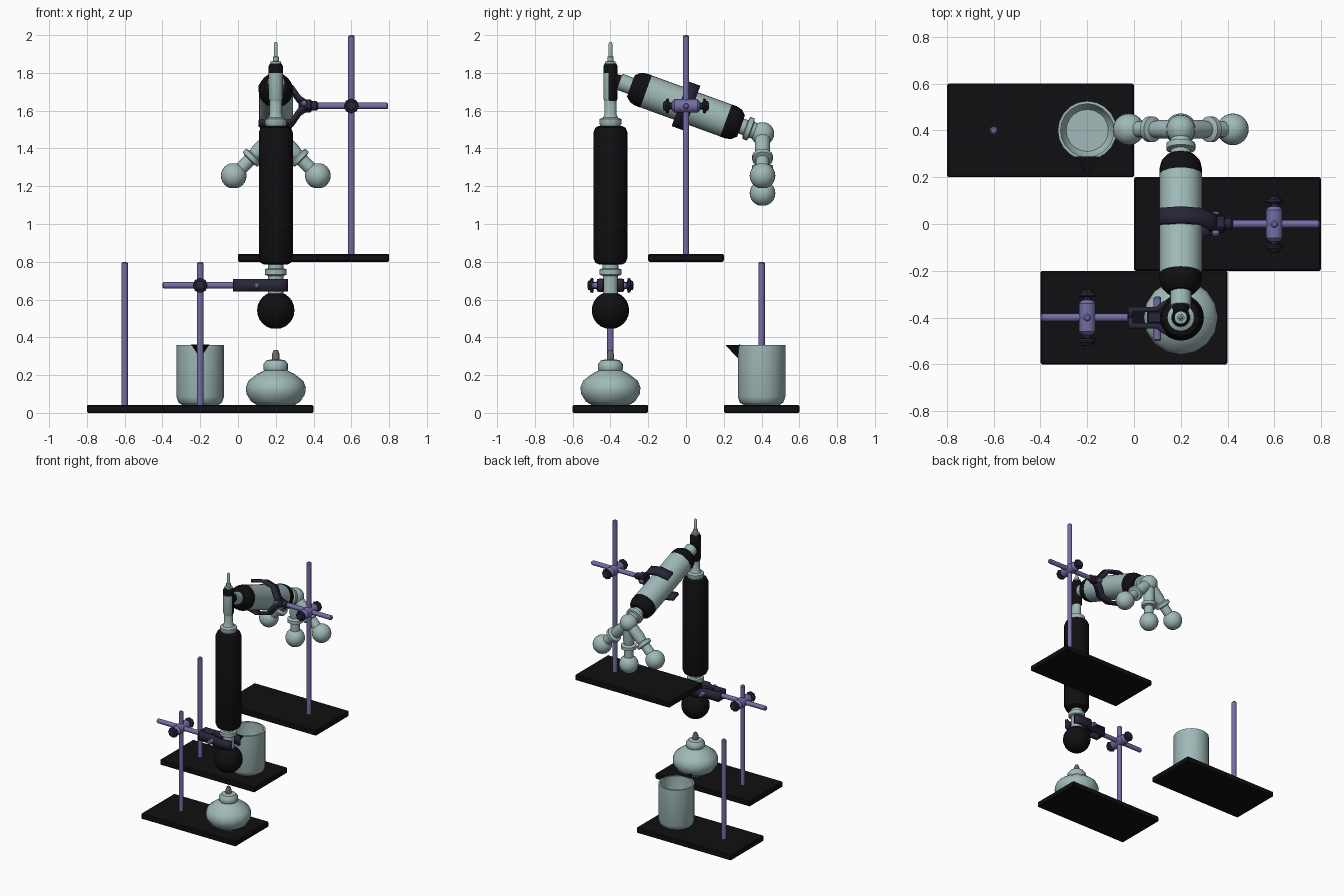
import bpy, bmesh
from math import cos, sin, pi, radians
from mathutils import Vector, Matrix

if "Cube" in bpy.data.objects:
    bpy.data.objects.remove(bpy.data.objects["Cube"])


def material(name, rgb):
    m = bpy.data.materials.new(name)
    m.diffuse_color = (*rgb, 1)
    m.use_nodes = True
    m.node_tree.nodes["Principled BSDF"].inputs["Base Color"].default_value = m.diffuse_color
    return m


GLASS = material("glass", (0.35, 0.49, 0.48))
BLACK = material("black", (0.005, 0.005, 0.006))
PURPLE = material("purple_metal", (0.17, 0.155, 0.38))
DARK = material("dark_metal", (0.022, 0.019, 0.042))
GREY = material("wick_grey", (0.15, 0.14, 0.14))


def finish(name, bm, mat, angle=40):
    bmesh.ops.recalc_face_normals(bm, faces=bm.faces[:])
    me = bpy.data.meshes.new(name)
    bm.to_mesh(me)
    bm.free()
    me.materials.append(mat)
    ob = bpy.data.objects.new(name, me)
    bpy.context.collection.objects.link(ob)
    bpy.context.view_layer.objects.active = ob
    ob.select_set(True)
    bpy.ops.object.shade_smooth_by_angle(angle=radians(angle))
    ob.select_set(False)
    return ob


def lathe(name, profile, mat, loc=(0, 0, 0), axis=(0, 0, 1), segs=24):
    """Turn (radius, height) points about an axis; ends are capped."""
    pts = [(0, profile[0][1])] + list(profile) + [(0, profile[-1][1])]
    bm = bmesh.new()
    vs = [bm.verts.new((r, 0, h)) for r, h in pts]
    es = [bm.edges.new(p) for p in zip(vs, vs[1:])]
    bmesh.ops.spin(bm, geom=vs + es, cent=(0, 0, 0), axis=(0, 0, 1), angle=2 * pi, steps=segs)
    bmesh.ops.remove_doubles(bm, verts=bm.verts[:], dist=1e-5)
    rot = Vector((0, 0, 1)).rotation_difference(Vector(axis)).to_matrix().to_4x4()
    bm.transform(Matrix.Translation(loc) @ rot)
    return finish(name, bm, mat)


def rod(name, a, b, r, mat, segs=12):
    a, b = Vector(a), Vector(b)
    n = (b - a).length
    c = r * 0.4
    return lathe(name, [(r - c, 0), (r, c), (r, n - c), (r - c, n)], mat, a, (b - a) / n, segs)


def ball(name, r, mat, loc):
    return lathe(name, [(r * sin(i * pi / 12), -r * cos(i * pi / 12)) for i in range(1, 12)],
                 mat, loc)


def box(name, size, mat, matrix, bevel=0.006):
    bm = bmesh.new()
    bmesh.ops.create_cube(bm, size=1)
    bm.transform(Matrix.Diagonal((*size, 1)))
    bmesh.ops.bevel(bm, geom=bm.edges[:], offset=bevel, segments=1, affect='EDGES')
    bm.transform(matrix)
    return finish(name, bm, mat, 30)


def band(name, path, width, thick, mat, matrix):
    """Bent strip: path lies in local XY, width along local Z."""
    bm = bmesh.new()
    rows = [[bm.verts.new((x, y, z)) for z in (-width / 2, width / 2)] for x, y in path]
    for p, q in zip(rows, rows[1:]):
        bm.faces.new((p[0], q[0], q[1], p[1]))
    bm.transform(matrix)
    ob = finish(name, bm, mat, 25)
    mod = ob.modifiers.new("thickness", 'SOLIDIFY')
    mod.thickness, mod.offset = thick, 0
    mod.use_even_offset = True


def stand(name, cx, cy, z, rod_x, top):
    box(name + "_base", (0.8, 0.4, 0.042), BLACK, Matrix.Translation((cx, cy, z + 0.021)))
    rod(name + "_post", (rod_x, cy, z + 0.03), (rod_x, cy, top), 0.017, PURPLE)


def boss(name, x, y, z, x0, x1):
    rod(name + "_cross_rod", (x0, y, z), (x1, y, z), 0.017, PURPLE)
    rod(name + "_boss", (x, y - 0.075, z), (x, y + 0.075, z), 0.036, PURPLE, 16)
    knob = [(0.018, 0.07), (0.018, 0.088), (0.036, 0.09), (0.04, 0.097),
            (0.036, 0.106), (0.026, 0.108), (0.024, 0.118), (0.012, 0.122)]
    for s in (-1, 1):
        lathe(name + "_knob", knob, DARK, (x, y, z), (0, s, 0), 8)


# three stands
stand("lower_stand", 0, -0.4, 0, -0.2, 0.8)
stand("receiver_stand", -0.4, 0.4, 0, -0.6, 0.8)
stand("upper_stand", 0.4, 0, 0.8, 0.6, 2.0)
boss("lower_clamp", -0.2, -0.4, 0.675, -0.4, -0.02)
boss("upper_clamp", 0.6, 0, 1.625, 0.4, 0.795)

# lower clamp gripping the flask neck
m = Matrix.Translation((0.2, -0.4, 0.675))
for s in (-1, 1):
    band("lower_jaw", [(-0.215, 0), (-0.215, s * 0.035), (-0.1, s * 0.035), (-0.07, s * 0.06),
                       (0.03, s * 0.06), (0.06, s * 0.045)], 0.066, 0.022, DARK, m)
box("lower_jaw_hinge", (0.09, 0.05, 0.05), DARK, m @ Matrix.Translation((-0.1, 0, 0)))
rod("lower_jaw_screw", (0.1, -0.5, 0.675), (0.1, -0.31, 0.675), 0.016, PURPLE)

# upper clamp gripping the condenser, tilted with it
T = radians(20)
AX = Vector((0, cos(T), -sin(T)))
MID = Vector((0.2, 0, 1.625))
m = Matrix.Translation(MID) @ Matrix(((1, 0, 0), (0, sin(T), cos(T)), (0, cos(T), -sin(T)))).to_4x4()
for s in (-1, 1):
    band("upper_jaw", [(0.16, s * 0.01), (0.125, s * 0.035), (0.085, s * 0.095), (0, s * 0.115),
                       (-0.09, s * 0.095)], 0.07, 0.022, DARK, m)
box("upper_jaw_hinge", (0.07, 0.055, 0.06), DARK, m @ Matrix.Translation((0.155, 0, 0)))
rod("upper_jaw_stem", (0.37, 0, 1.625), (0.425, 0, 1.625), 0.025, DARK)
rod("upper_jaw_screw", MID + Vector((0.15, 0, 0)) - AX * 0.055,
    MID + Vector((0.15, 0, 0)) + AX * 0.055, 0.016, PURPLE)

# spirit lamp
lathe("lamp_body", [(0.10, 0.042), (0.13, 0.06), (0.155, 0.10), (0.159, 0.135), (0.145, 0.17),
                    (0.10, 0.205), (0.062, 0.225), (0.066, 0.232), (0.066, 0.258), (0.05, 0.278),
                    (0.03, 0.282)], GLASS, (0.2, -0.4, 0), segs=16)
lathe("lamp_wick", [(0.02, 0.27), (0.02, 0.31), (0.012, 0.332)], GREY, (0.2, -0.4, 0), segs=10)

# beaker with a pouring spout
bx, by = -0.2, 0.4
lathe("beaker", [(0.095, 0.042), (0.115, 0.055), (0.126, 0.085), (0.126, 0.36), (0.114, 0.36),
                 (0.114, 0.09), (0.09, 0.058)], GLASS, (bx, by, 0), segs=20)
bm = bmesh.new()
tip, left, right, low = [bm.verts.new(p) for p in (
    (bx, by - 0.19, 0.358), (bx - 0.05, by - 0.112, 0.361),
    (bx + 0.05, by - 0.112, 0.361), (bx, by - 0.122, 0.285))]
for f in ((tip, left, low), (tip, low, right), (tip, right, left)):
    bm.faces.new(f)
finish("beaker_spout", bm, BLACK)

# boiling flask and fractionating column
col = (0.2, -0.4, 0)
ball("flask_bulb", 0.099, BLACK, (0.2, -0.4, 0.543))
lathe("flask_neck", [(0.04, 0.62), (0.04, 0.725), (0.058, 0.732), (0.058, 0.76), (0.042, 0.765),
                     (0.042, 0.80)], GLASS, col)
lathe("column", [(0.06, 0.785), (0.08, 0.795), (0.09, 0.82), (0.09, 1.485), (0.08, 1.51),
                 (0.06, 1.52)], BLACK, col)
lathe("column_top_neck", [(0.05, 1.515), (0.058, 1.53), (0.058, 1.555), (0.04, 1.563),
                          (0.032, 1.58), (0.032, 1.66)], GLASS, col)

# still head: black tube with a pale front
head = lathe("still_head", [(0.03, 1.645), (0.038, 1.665), (0.038, 1.80), (0.038, 1.835),
                            (0.03, 1.85)], BLACK, col)
head.data.materials.append(GLASS)
for p in head.data.polygons:
    if p.normal.y < -0.3 and p.center.z < 1.80:
        p.material_index = 1
lathe("thermometer", [(0.028, 1.84), (0.028, 1.86), (0.016, 1.862), (0.016, 1.885), (0.01, 1.888),
                      (0.01, 1.955), (0.005, 1.963)], GLASS, col, segs=12)

# condenser
lathe("condenser_jacket", [(0.09, -0.235), (0.09, 0.245)], GLASS, MID, AX)
for s in (-1, 1):
    lathe("condenser_end", [(0.0905, 0.225), (0.0905, 0.255), (0.083, 0.285), (0.06, 0.31)],
          BLACK, MID, AX * s)
lathe("condenser_inlet", [(0.03, -0.42), (0.037, -0.37)], BLACK, MID, AX)
lathe("condenser_inlet_tube", [(0.045, -0.375), (0.045, -0.295)], GLASS, MID, AX)
lathe("condenser_outlet_tube", [(0.042, 0.295), (0.042, 0.335), (0.062, 0.34), (0.062, 0.365),
                                (0.045, 0.37), (0.04, 0.43)], GLASS, MID, AX)

# three-way receiver: hub and hanging bulbs
hub = Vector((0.2, 0.405, 1.478))
ball("receiver_hub", 0.062, GLASS, hub)
for a in (-45, 0, 45):
    d = Vector((sin(radians(a)), 0, -cos(radians(a))))
    lathe("receiver_arm", [(0.04, 0.04), (0.04, 0.13), (0.034, 0.16), (0.055, 0.168),
                           (0.055, 0.192), (0.034, 0.198), (0.034, 0.28)], GLASS, hub, d)
    ball("receiver_bulb", 0.068, GLASS, hub + d * 0.315)
